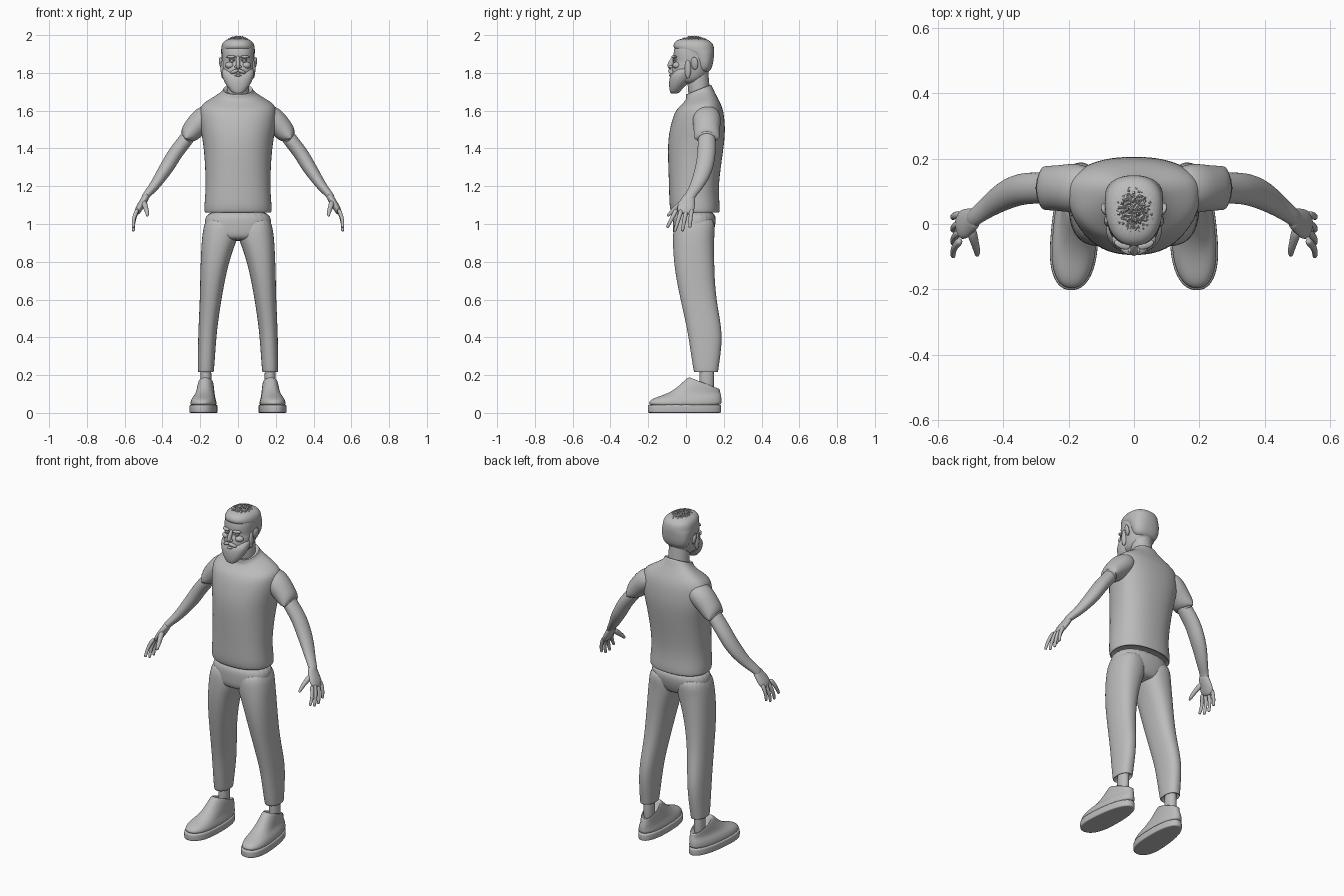
import bpy, bmesh, math, random
from mathutils import Vector, Matrix

random.seed(4)
if "Cube" in bpy.data.objects:
    bpy.data.objects.remove(bpy.data.objects["Cube"])

shade = (.5, .5, .5, 1)
grey = bpy.data.materials.new("plain_grey")
grey.use_nodes = True
grey.diffuse_color = shade
grey.node_tree.nodes["Principled BSDF"].inputs["Base Color"].default_value = shade


def finish(name, bm, smooth=True, levels=0, pair=False):
    bmesh.ops.recalc_face_normals(bm, faces=bm.faces)
    mesh = bpy.data.meshes.new(name)
    bm.to_mesh(mesh)
    bm.free()
    mesh.materials.append(grey)
    for polygon in mesh.polygons:
        polygon.use_smooth = smooth
    part = bpy.data.objects.new(name, mesh)
    bpy.context.collection.objects.link(part)
    if pair:
        mirror = part.modifiers.new("other_side", 'MIRROR')
        mirror.use_mirror_merge = False
    if levels:
        rounding = part.modifiers.new("rounding", 'SUBSURF')
        rounding.levels = rounding.render_levels = levels


def loft(name, rings, pair=False):
    """Skin a row of rings and close both ends."""
    bm = bmesh.new()
    loops = [[bm.verts.new(point) for point in ring] for ring in rings]
    for low, high in zip(loops, loops[1:]):
        for i in range(len(low)):
            bm.faces.new((low[i - 1], low[i], high[i], high[i - 1]))
    bm.faces.new(loops[0])
    bm.faces.new(loops[-1])
    finish(name, bm, levels=2, pair=pair)


def power(value, blunt):
    return math.copysign(abs(value) ** (2 / blunt), value)


def level(z, half, front, back, mid=None, x=0, tilt=0, skew=0, blunt=2.3, count=24):
    """Egg-shaped level section, widest at mid, optionally tilted."""
    mid = (front + back) / 2 if mid is None else mid
    ring = []
    for i in range(count):
        angle = math.tau * i / count
        across, along = power(math.cos(angle), blunt), power(math.sin(angle), blunt)
        offset = along * (back - mid if along > 0 else mid - front)
        ring.append((x + across * half + skew * (mid + offset), mid + offset, z + tilt * offset))
    return ring


def joint(x, y, z, deep, thick):
    return Vector((x, y, z)), deep, thick


def tube(name, joints, pair=True, count=12):
    """Limb through joints, each with a depth and a thickness radius."""
    centres = [spot for spot, deep, thick in joints]
    rings = []
    for i, (spot, deep, thick) in enumerate(joints):
        ahead = (centres[min(i + 1, len(joints) - 1)] - centres[max(i - 1, 0)]).normalized()
        side = Vector((0, 1, 0))
        side = (side - ahead * side.dot(ahead)).normalized()
        up = ahead.cross(side)
        angles = [math.tau * k / count for k in range(count)]
        rings.append([spot + side * deep * math.cos(a) + up * thick * math.sin(a) for a in angles])
    loft(name, rings, pair)


def blob(name, place, size, turn=0, roll=0, pair=True):
    bm = bmesh.new()
    bmesh.ops.create_uvsphere(bm, u_segments=20, v_segments=12, radius=1)
    spin = Matrix.Rotation(turn, 4, 'Z') @ Matrix.Rotation(roll, 4, 'Y')
    bm.transform(Matrix.Translation(place) @ spin @ Matrix.Diagonal((*size, 1)))
    finish(name, bm, pair=pair)


# Shirt body, from inside the hem up and over the collar
loft("shirt", [
    level(z=1.08, half=.16, front=-.06, back=.16),
    level(z=1.06, half=.17, front=-.07, back=.17),
    level(z=1.06, half=.18, front=-.08, back=.18),
    level(z=1.1, half=.18, front=-.09, back=.18),
    level(z=1.2, half=.17, front=-.09, back=.17),
    level(z=1.4, half=.18, front=-.1, back=.2, mid=.08),
    level(z=1.5, half=.2, front=-.09, back=.21, mid=.1),
    level(z=1.6, half=.21, front=-.06, back=.2, mid=.1),
    level(z=1.64, half=.19, front=-.03, back=.18, mid=.1, tilt=.1),
    level(z=1.68, half=.11, front=0, back=.15, mid=.08, tilt=.3),
    level(z=1.7, half=.08, front=0, back=.14, mid=.07, tilt=.4),
    level(z=1.72, half=.08, front=0, back=.13, mid=.07, tilt=.4),
    level(z=1.7, half=.07, front=.01, back=.12, mid=.07, tilt=.4),
])

# Sleeves, turned in at the cuff
tube("sleeves", [
    joint(x=.12, y=.11, z=1.6, deep=.06, thick=.05),
    joint(x=.18, y=.11, z=1.56, deep=.08, thick=.07),
    joint(x=.23, y=.11, z=1.51, deep=.07, thick=.06),
    joint(x=.28, y=.11, z=1.45, deep=.07, thick=.05),
    joint(x=.28, y=.11, z=1.45, deep=.06, thick=.05),
    joint(x=.26, y=.11, z=1.47, deep=.05, thick=.04),
], count=16)

# Trousers
loft("trouser_seat", [
    level(z=.91, half=.1, front=-.05, back=.12),
    level(z=.94, half=.17, front=-.07, back=.14),
    level(z=1, half=.18, front=-.07, back=.16),
    level(z=1.08, half=.17, front=-.07, back=.16),
])
loft("trouser_legs", pair=True, rings=[
    level(z=1.05, x=.09, half=.08, front=-.06, back=.16),
    level(z=.95, x=.09, half=.1, front=-.07, back=.15),
    level(z=.87, x=.11, half=.085, front=-.07, back=.15),
    level(z=.75, x=.13, half=.07, front=-.06, back=.15),
    level(z=.6, x=.145, half=.057, front=-.03, back=.16),
    level(z=.45, x=.16, half=.05, front=.005, back=.19),
    level(z=.35, x=.165, half=.047, front=.02, back=.19),
    level(z=.22, x=.17, half=.043, front=.04, back=.17),
    level(z=.21, x=.17, half=.04, front=.045, back=.17),
    level(z=.24, x=.17, half=.03, front=.06, back=.16),
])
tube("ankles", [joint(x=.17, y=.11, z=height, deep=.04, thick=.03) for height in (.08, .18, .28)])

# Shoes: flat sole, then an upper that folds into the ankle opening
loft("shoe_soles", pair=True, rings=[
    level(z=height, x=.18, half=.07 + lip, front=-.2 - lip, back=.185 + lip, mid=-.06, skew=-.06)
    for height, lip in ((0, 0), (0, .004), (.04, .004), (.045, 0))])
loft("shoe_uppers", pair=True, rings=[
    level(z=.03, x=.18, half=.07, front=-.2, back=.19, mid=-.06, skew=-.06),
    level(z=.06, x=.18, half=.068, front=-.2, back=.19, mid=-.06, skew=-.06),
    level(z=.08, x=.18, half=.06, front=-.17, back=.19, mid=-.04, skew=-.06),
    level(z=.1, x=.175, half=.05, front=-.1, back=.185, mid=0, skew=-.06),
    level(z=.13, x=.175, half=.045, front=-.04, back=.18, mid=.05, skew=-.06, tilt=-.1),
    level(z=.16, x=.175, half=.04, front=.01, back=.18, mid=.09, skew=-.06, tilt=-.4),
    level(z=.16, x=.175, half=.035, front=.03, back=.17, mid=.1, skew=-.06, tilt=-.4),
    level(z=.12, x=.175, half=.03, front=.06, back=.16, mid=.1, skew=-.06),
])

# Arms and hands
tube("arms", [
    joint(x=.23, y=.11, z=1.51, deep=.04, thick=.04),
    joint(x=.28, y=.11, z=1.44, deep=.05, thick=.04),
    joint(x=.33, y=.11, z=1.38, deep=.05, thick=.04),
    joint(x=.37, y=.1, z=1.31, deep=.05, thick=.04),
    joint(x=.41, y=.08, z=1.25, deep=.045, thick=.034),
    joint(x=.45, y=.05, z=1.19, deep=.034, thick=.026),
    joint(x=.49, y=.02, z=1.15, deep=.028, thick=.02),
    joint(x=.5, y=.01, z=1.12, deep=.03, thick=.02),
])
tube("palms", [
    joint(x=.48, y=.02, z=1.16, deep=.03, thick=.02),
    joint(x=.5, y=.01, z=1.12, deep=.04, thick=.02),
    joint(x=.52, y=0, z=1.09, deep=.05, thick=.02),
    joint(x=.54, y=-.01, z=1.05, deep=.04, thick=.016),
])
for i, label in enumerate(("index", "middle", "ring", "little")):
    spread = i - 1.5
    knuckle = Vector((.53, .026 * spread - .01, 1.08))
    tip = Vector((.553, .04 * spread - .04, .958 + .01 * spread * spread))
    stations = []
    for t in (0, .3, .6, .9, 1):
        bend = Vector((.04 * t * (1 - t), 0, 0))
        stations.append((knuckle.lerp(tip, t) + bend, .014 - .005 * t, .013 - .005 * t))
    tube(label + "_fingers", stations, count=8)
tube("thumbs", [
    joint(x=.5, y=-.01, z=1.12, deep=.02, thick=.02),
    joint(x=.49, y=-.05, z=1.09, deep=.016, thick=.014),
    joint(x=.48, y=-.08, z=1.06, deep=.012, thick=.012),
    joint(x=.48, y=-.1, z=1.04, deep=.007, thick=.007),
], count=8)

# Neck and head
tube("neck", [joint(x=0, y=.075 - .02 * t, z=1.64 + .22 * t, deep=.06, thick=.062) for t in (0, .4, .7, 1)],
     pair=False)
loft("head", [
    level(z=1.74, half=.04, front=-.05, back=.05),
    level(z=1.76, half=.07, front=-.07, back=.09),
    level(z=1.8, half=.08, front=-.08, back=.12),
    level(z=1.84, half=.085, front=-.073, back=.135),
    level(z=1.86, half=.085, front=-.06, back=.14),
    level(z=1.89, half=.086, front=-.07, back=.14),
    level(z=1.95, half=.086, front=-.06, back=.14),
    level(z=1.98, half=.05, front=-.02, back=.1),
])

# Face
tube("nose", [
    joint(x=0, y=-.05, z=1.89, deep=.012, thick=.01),
    joint(x=0, y=-.07, z=1.87, deep=.014, thick=.01),
    joint(x=0, y=-.088, z=1.84, deep=.016, thick=.013),
    joint(x=0, y=-.08, z=1.82, deep=.012, thick=.01),
], pair=False)
blob("nostrils", place=(.01, -.08, 1.832), size=(.009, .011, .008))
blob("eyes", place=(.032, -.058, 1.864), size=(.013, .012, .009))
blob("eyelids", place=(.032, -.058, 1.87), size=(.017, .013, .006))
blob("brows", place=(.036, -.063, 1.885), size=(.026, .013, .008), turn=.35)
blob("cheeks", place=(.045, -.05, 1.84), size=(.024, .02, .018), turn=.5)
blob("ears", place=(.088, .045, 1.85), size=(.01, .02, .034), turn=-.35, roll=.2)
blob("lower_lip", place=(0, -.083, 1.787), size=(.02, .008, .006), pair=False)

# Beard pointing down from the jaw, with moustache and sideburns
loft("beard", [
    level(z=1.69, half=.02, front=-.08, back=-.04),
    level(z=1.7, half=.036, front=-.085, back=-.03, tilt=.1),
    level(z=1.73, half=.06, front=-.09, back=0, tilt=.1),
    level(z=1.76, half=.077, front=-.09, back=.03, tilt=.1),
    level(z=1.79, half=.086, front=-.086, back=.04, tilt=.1),
    level(z=1.81, half=.086, front=-.07, back=.04, tilt=.1),
    level(z=1.83, half=.08, front=-.05, back=.04),
])
blob("moustache", place=(.019, -.08, 1.807), size=(.025, .013, .01), turn=.35, roll=.35)
blob("sideburns", place=(.08, .01, 1.82), size=(.012, .017, .05))

# Cropped hair: smooth sides under a choppy faceted crown
loft("hair_sides", [
    level(z=1.8, half=.06, front=.06, back=.12),
    level(z=1.83, half=.08, front=.05, back=.14),
    level(z=1.87, half=.088, front=.04, back=.147),
    level(z=1.91, half=.09, front=.01, back=.15),
    level(z=1.92, half=.09, front=-.07, back=.15, mid=.06),
    level(z=1.96, half=.088, front=-.07, back=.146, mid=.06),
    level(z=1.985, half=.05, front=-.03, back=.1),
])
crown = bmesh.new()
tufts = 210
for i in range(tufts):
    height = 1 - .6 * (i + .5) / tufts
    angle, reach = i * 2.4, math.sqrt(1 - height * height)
    outward = Vector((reach * math.cos(angle), reach * math.sin(angle), height))
    place = Vector((0, .04, 1.91)) + outward * Vector((.08, .1, .075))
    lean = outward + Vector([random.uniform(-.9, .9) for axis in range(3)])
    pose = Matrix.Translation(place) @ lean.to_track_quat('Z', 'Y').to_matrix().to_4x4()
    bmesh.ops.create_cone(crown, cap_ends=True, segments=4, radius1=random.uniform(.008, .013),
                          radius2=.004, depth=.024, matrix=pose)
finish("hair_crown", crown, smooth=False)
